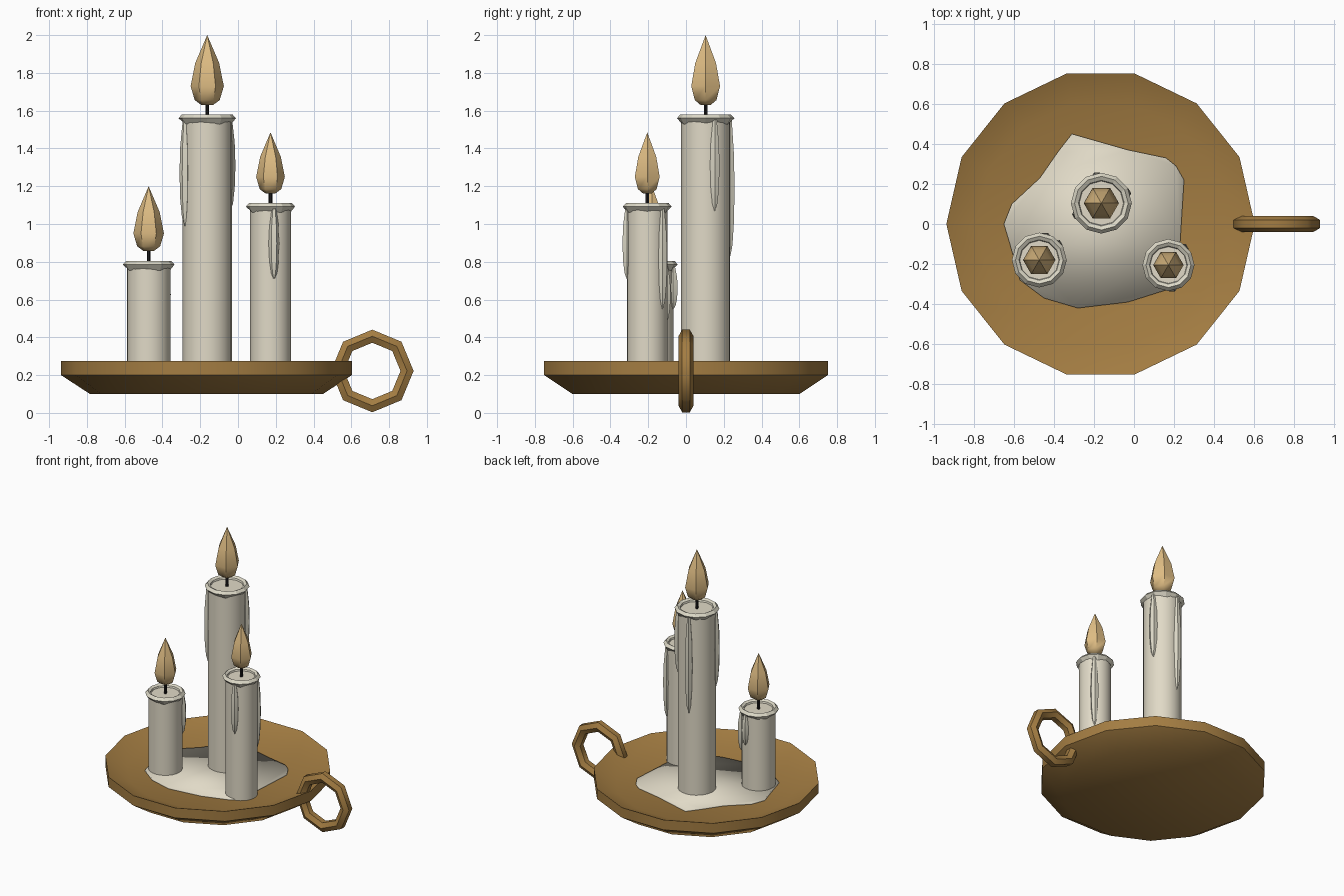
import bpy, bmesh, math

if "Cube" in bpy.data.objects:
    bpy.data.objects.remove(bpy.data.objects["Cube"])


def material(name, rgb):
    m = bpy.data.materials.new(name)
    m.diffuse_color = (*rgb, 1)
    m.use_nodes = True
    m.node_tree.nodes["Principled BSDF"].inputs["Base Color"].default_value = m.diffuse_color
    return m


BRASS = material("brass", (0.37, 0.205, 0.055))
WAX = material("candle wax", (0.75, 0.70, 0.57))
MELT = material("melted wax", (0.72, 0.69, 0.57))
FLAME = material("flame", (0.74, 0.51, 0.23))
WICK = material("wick black", (0.012, 0.011, 0.012))


def finish(name, bm, mat, smooth=None):
    bmesh.ops.recalc_face_normals(bm, faces=bm.faces)
    me = bpy.data.meshes.new(name)
    bm.to_mesh(me)
    bm.free()
    me.materials.append(mat)
    ob = bpy.data.objects.new(name, me)
    bpy.context.collection.objects.link(ob)
    if smooth:
        bpy.ops.object.select_all(action='DESELECT')
        ob.select_set(True)
        bpy.context.view_layer.objects.active = ob
        bpy.ops.object.shade_smooth_by_angle(angle=math.radians(smooth))
    return ob


def lathe(name, profile, centre, n, mat, smooth=None, wavy=None, closed=False):
    """Revolve (radius, z) points about a vertical axis; wavy = ring to ripple."""
    bm = bmesh.new()
    rings = []
    for k, (r, z) in enumerate(profile):
        ring = []
        for i in range(n):
            a = math.tau * i / n
            dz = 0.008 * math.sin(i * 2.4) if k == wavy else 0
            ring.append(bm.verts.new((centre[0] + r * math.cos(a),
                                      centre[1] + r * math.sin(a), z + dz)))
        rings.append(ring)
    pairs = list(zip(rings, rings[1:]))
    if closed:
        pairs.append((rings[-1], rings[0]))
    else:
        bm.faces.new(rings[0])
        bm.faces.new(rings[-1])
    for lo, hi in pairs:
        for i in range(n):
            j = (i + 1) % n
            bm.faces.new((lo[i], lo[j], hi[j], hi[i]))
    bmesh.ops.remove_doubles(bm, verts=bm.verts, dist=0.0003)
    return finish(name, bm, mat, smooth)


# Dish with sloping underside and shallow sunken floor
lathe("dish", [(0.615, 0.099), (0.77, 0.20), (0.77, 0.274), (0.62, 0.214)],
      (-0.167, 0), 14, BRASS, 40)

# Ring handle: eight-sided, hexagonal section, standing in the xz plane
bm = bmesh.new()
rows = []
for i in range(8):
    a = math.tau * i / 8
    row = []
    for j in range(6):
        b = math.tau * (j + 0.5) / 6
        r = 0.184 + 0.04 * math.cos(b)
        row.append(bm.verts.new((0.711 + r * math.cos(a), 0.04 * math.sin(b),
                                 0.222 + r * math.sin(a))))
    rows.append(row)
for i in range(8):
    for j in range(6):
        p, q = rows[i], rows[(i + 1) % 8]
        bm.faces.new((p[j], q[j], q[(j + 1) % 6], p[(j + 1) % 6]))
finish("ring_handle", bm, BRASS, 50)

# Pool of spilt wax on the floor of the dish
pool = [(-0.31, 0.45), (-0.03, 0.37), (0.16, 0.33), (0.21, 0.29), (0.25, 0.22),
        (0.23, -0.1), (0.24, -0.27), (0.16, -0.33), (-0.03, -0.39), (-0.28, -0.42),
        (-0.45, -0.37), (-0.57, -0.28), (-0.62, -0.1), (-0.65, 0.0), (-0.61, 0.1),
        (-0.47, 0.23), (-0.38, 0.36)]
bm = bmesh.new()
base = bm.faces.new([bm.verts.new((x, y, 0.208)) for x, y in pool])
ext = bmesh.ops.extrude_face_region(bm, geom=[base])
bmesh.ops.translate(bm, vec=(0, 0, 0.016),
                    verts=[v for v in ext["geom"] if isinstance(v, bmesh.types.BMVert)])
finish("wax_pool", bm, WAX, 100)


def candle(name, c, r, top, f0, f1, fr, drips):
    # Body and rolled, dripping lip
    lathe(name + "_body", [(r, 0.212), (r, top - 0.022)], c, 24, WAX, 40)
    lathe(name + "_lip", [(r * 0.84, top - 0.026), (r * 0.88, top - 0.01), (r + 0.004, top),
                          (r + 0.022, top - 0.02), (r + 0.002, top - 0.045)],
          c, 12, MELT, wavy=4, closed=True)
    # Wick and six-sided flame
    lathe(name + "_wick", [(0.01, top - 0.04), (0.01, f0 + 0.03)], c, 6, WICK)
    h = f1 - f0
    lathe(name + "_flame", [(fr * 0.35, f0), (fr * 0.75, f0 + 0.07 * h), (fr, f0 + 0.27 * h),
                            (fr * 0.72, f0 + 0.6 * h), (0.0001, f1)], c, 6, FLAME, 50)
    # Spindle drips running down from the lip: (angle in degrees, lowest z)
    for k, (deg, low) in enumerate(drips):
        a = math.radians(deg)
        p = (c[0] + r * math.cos(a), c[1] + r * math.sin(a))
        t = top - 0.03
        prof = [(w, low + s * (t - low)) for w, s in
                ((0.003, 0), (0.016, 0.08), (0.025, 0.25), (0.029, 0.5), (0.025, 0.75), (0.012, 1))]
        lathe(f"{name}_drip_{k + 1}", prof, p, 6, MELT, 50)


candle("tall_candle", (-0.163, 0.104), 0.13, 1.58, 1.63, 2.0, 0.088,
       [(205, 0.99), (22, 1.07), (100, 0.83)])
candle("short_candle", (-0.473, -0.18), 0.115, 0.805, 0.858, 1.2, 0.081,
       [(40, 0.48), (75, 0.55)])
candle("middle_candle", (0.172, -0.205), 0.108, 1.112, 1.162, 1.485, 0.076,
       [(-80, 0.71), (48, 0.55)])
